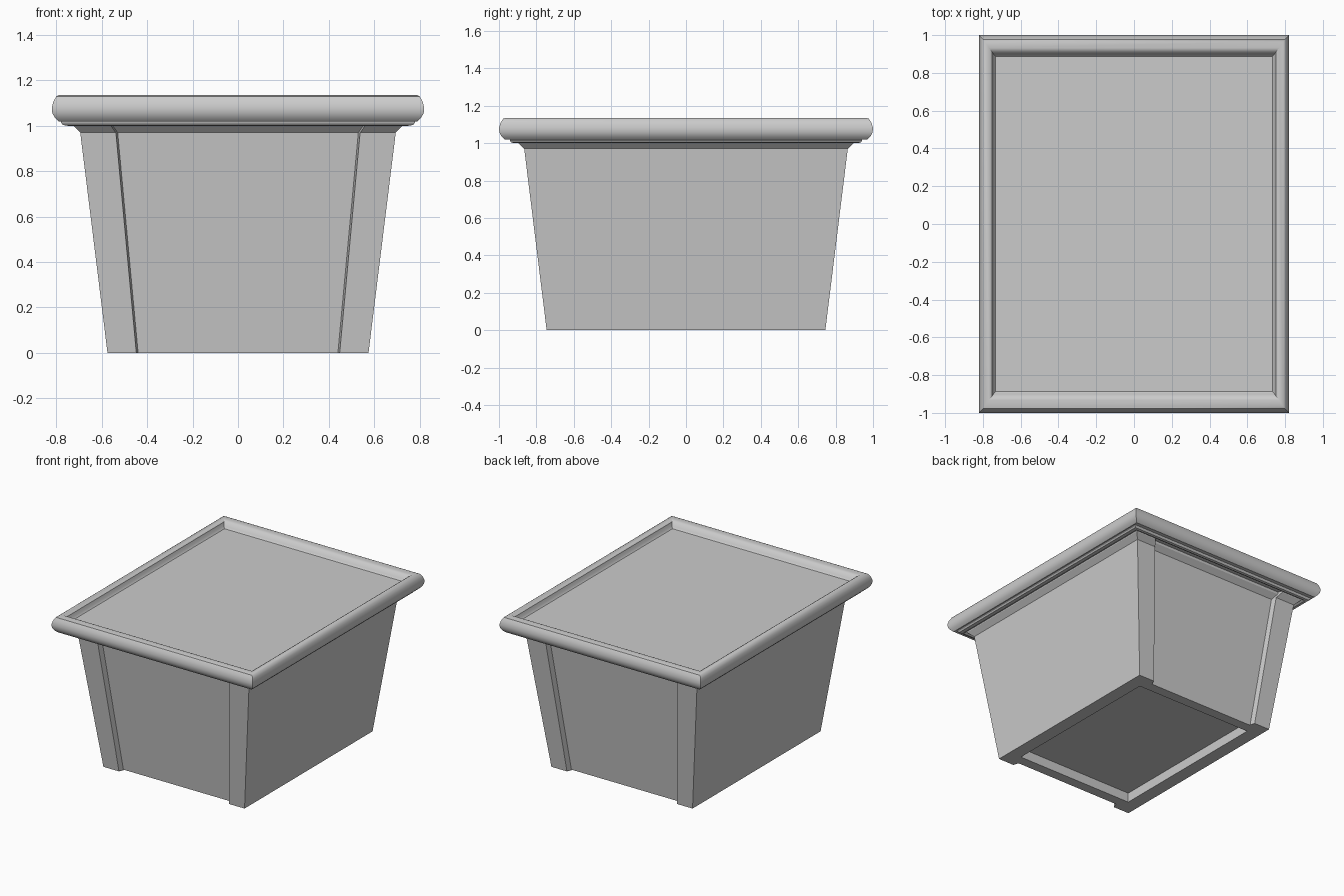
import bpy, bmesh, math

if "Cube" in bpy.data.objects:
    bpy.data.objects.remove(bpy.data.objects["Cube"])


def rect_ring(hx, hy, z):
    return [(hx, -hy, z), (hx, hy, z), (-hx, hy, z), (-hx, -hy, z)]


def notched_ring(hx, hy, z, nx, d):
    # rectangle whose short ends step inward by d between x = -nx and nx
    half = [(hx, hy), (nx + 0.008, hy), (nx, hy - d), (-nx, hy - d), (-nx - 0.008, hy), (-hx, hy)]
    return [(x, y, z) for x, y in half] + [(-x, -y, z) for x, y in half]


def loft(name, rings):
    bm = bmesh.new()
    loops = [[bm.verts.new(p) for p in ring] for ring in rings]
    n = len(loops[0])
    for a, b in zip(loops, loops[1:]):
        for i in range(n):
            j = (i + 1) % n
            bm.faces.new((a[i], a[j], b[j], b[i]))
    bm.faces.new(loops[0][::-1])
    bm.faces.new(loops[-1])
    bmesh.ops.recalc_face_normals(bm, faces=bm.faces)
    mesh = bpy.data.meshes.new(name)
    bm.to_mesh(mesh)
    bm.free()
    obj = bpy.data.objects.new(name, mesh)
    bpy.context.collection.objects.link(obj)
    return obj


# Tapered tub: underside recess, walls with recessed end panels, flared flange
loft("tub", [notched_ring(*p) for p in [
    (0.477, 0.63, 0.07, 0.40, 0.0),
    (0.477, 0.63, 0.0, 0.40, 0.0),
    (0.575, 0.745, 0.0, 0.44, 0.04),
    (0.695, 0.865, 0.97, 0.53, 0.04),
    (0.73, 0.90, 1.005, 0.555, 0.04),
    (0.735, 0.905, 1.025, 0.56, 0.04),
]])

# Lip hanging just under the lid
loft("lid_lip", [rect_ring(*p) for p in [
    (0.72, 0.89, 1.03), (0.735, 0.905, 1.008), (0.75, 0.92, 1.0),
    (0.772, 0.935, 1.004), (0.78, 0.942, 1.015), (0.78, 0.942, 1.03),
]])

# Lid with a rounded rim and a sunken top panel
lid = loft("lid", [rect_ring(*p) for p in [
    (0.77, 0.95, 1.02),
    (0.79, 0.97, 1.02),
    (0.805, 0.985, 1.034),
    (0.818, 0.997, 1.055),
    (0.82, 1.0, 1.08),
    (0.813, 0.992, 1.108),
    (0.80, 0.978, 1.13),
    (0.79, 0.965, 1.135),
    (0.768, 0.932, 1.135),
    (0.752, 0.912, 1.124),
    (0.744, 0.90, 1.10),
    (0.732, 0.888, 1.088),
]])
bpy.ops.object.select_all(action='DESELECT')
lid.select_set(True)
bpy.context.view_layer.objects.active = lid
bpy.ops.object.shade_smooth_by_angle(angle=math.radians(35))
